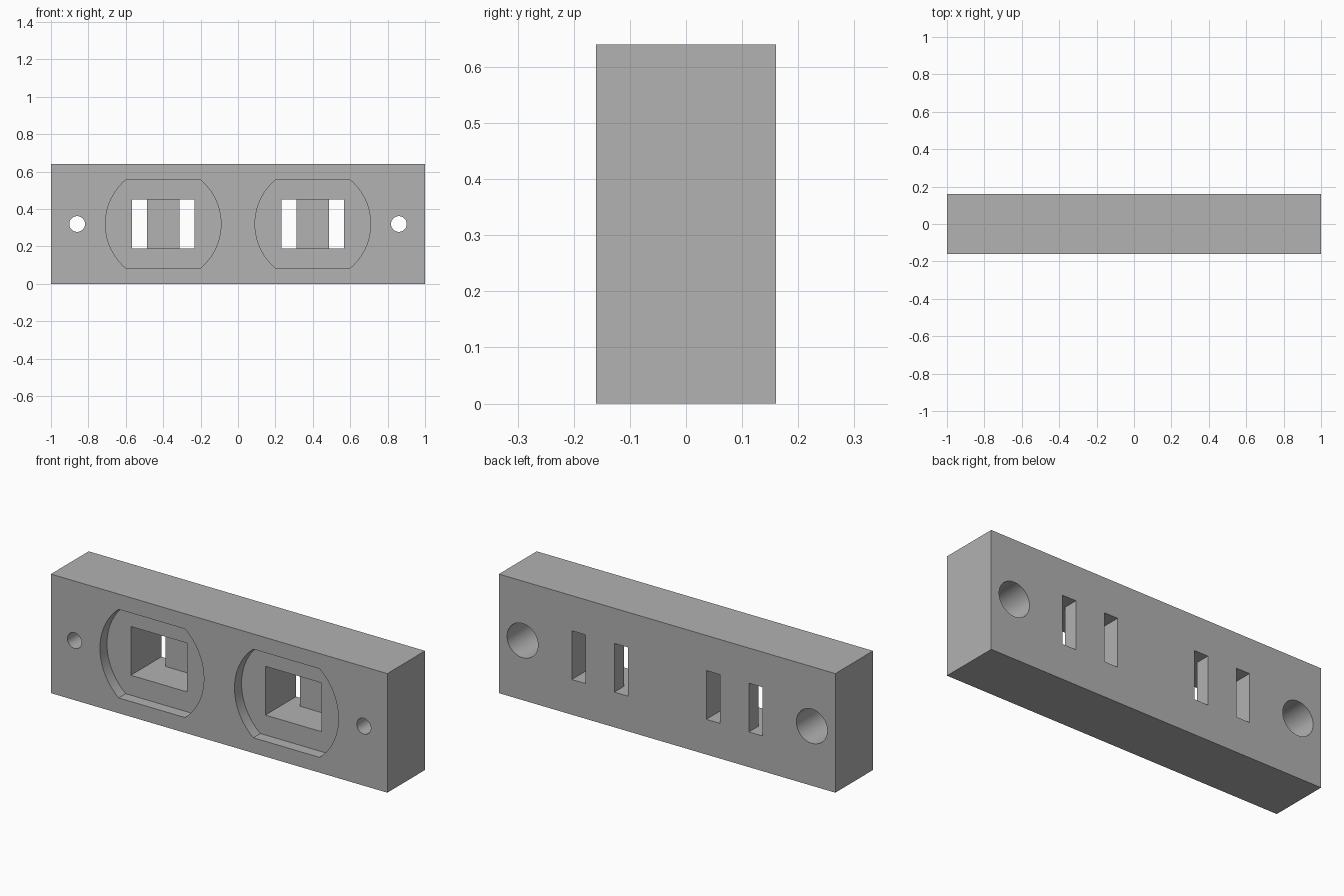
import bpy, bmesh, math
from mathutils import Vector

if "Cube" in bpy.data.objects:
    bpy.data.objects.remove(bpy.data.objects["Cube"], do_unlink=True)

WIDTH, DEPTH, HEIGHT = 2.0, 0.32, 0.64
FRONT, BACK, MID = -DEPTH / 2, DEPTH / 2, HEIGHT / 2
OVER = 0.05  # how far cutters stick out of the block

grey = bpy.data.materials.new("plain grey")
grey.use_nodes = True
grey.diffuse_color = (0.445, 0.445, 0.445, 1)
grey.node_tree.nodes["Principled BSDF"].inputs["Base Color"].default_value = grey.diffuse_color


def prism(name, points, sweep):
    """Closed outline extruded along a vector."""
    bm = bmesh.new()
    face = bm.faces.new([bm.verts.new(p) for p in points])
    top = bmesh.ops.extrude_face_region(bm, geom=[face])["geom"]
    bmesh.ops.translate(bm, vec=Vector(sweep),
                        verts=[v for v in top if isinstance(v, bmesh.types.BMVert)])
    bmesh.ops.recalc_face_normals(bm, faces=bm.faces)
    mesh = bpy.data.meshes.new(name)
    bm.to_mesh(mesh)
    bm.free()
    mesh.materials.append(grey)
    obj = bpy.data.objects.new(name, mesh)
    bpy.context.collection.objects.link(obj)
    return obj


def arc(x, y, radius, start, end, steps):
    """Points on a circle that faces the front."""
    angles = [start + (end - start) * i / steps for i in range(steps + 1)]
    return [(x + radius * math.cos(a), y, MID + radius * math.sin(a)) for a in angles]


def round_cutter(name, x, radius, y0, y1):
    return prism(name, arc(x, y0, radius, 0, math.tau, 64)[:-1], (0, y1 - y0, 0))


# Solid block
w = WIDTH / 2
block = prism("socket_block",
              [(-w, FRONT, 0), (w, FRONT, 0), (w, BACK, 0), (-w, BACK, 0)],
              (0, 0, HEIGHT))

cutters = []
for side in (-1, 1):
    # Shallow round recess with flat top and bottom
    x = side * 0.4
    radius, flat = 0.309, 0.238
    a = math.asin(flat / radius)
    outline = (arc(x, FRONT - OVER, radius, -a, a, 24)
               + arc(x, FRONT - OVER, radius, math.pi - a, math.pi + a, 24))
    cutters.append(prism("recess_cutter", outline, (0, OVER + 0.06, 0)))

    # Rectangular pocket that forks into two slots through the back
    outer, inner, half_z = 0.167, 0.086, 0.131
    floor, near, far = FRONT + 0.24, FRONT - OVER, BACK + OVER
    fork = [(-outer, near), (outer, near), (outer, far), (inner, far),
            (inner, floor), (-inner, floor), (-inner, far), (-outer, far)]
    cutters.append(prism("pocket_cutter",
                         [(x + px, py, MID - half_z) for px, py in fork],
                         (0, 0, 2 * half_z)))

    # Screw hole, wide at the back
    x = side * 0.86
    cutters.append(round_cutter("screw_cutter", x, 0.042, near, far))
    cutters.append(round_cutter("counterbore_cutter", x, 0.092, BACK - 0.205, far))

bpy.ops.object.select_all(action='DESELECT')
bpy.context.view_layer.objects.active = block
block.select_set(True)
for cutter in cutters:
    cutter.hide_render = True
    mod = block.modifiers.new(cutter.name, 'BOOLEAN')
    mod.operation = 'DIFFERENCE'
    mod.solver = 'EXACT'
    mod.object = cutter
    bpy.ops.object.modifier_apply(modifier=mod.name)
for cutter in cutters:
    bpy.data.objects.remove(cutter, do_unlink=True)

bpy.ops.object.shade_smooth_by_angle(angle=math.radians(30))
